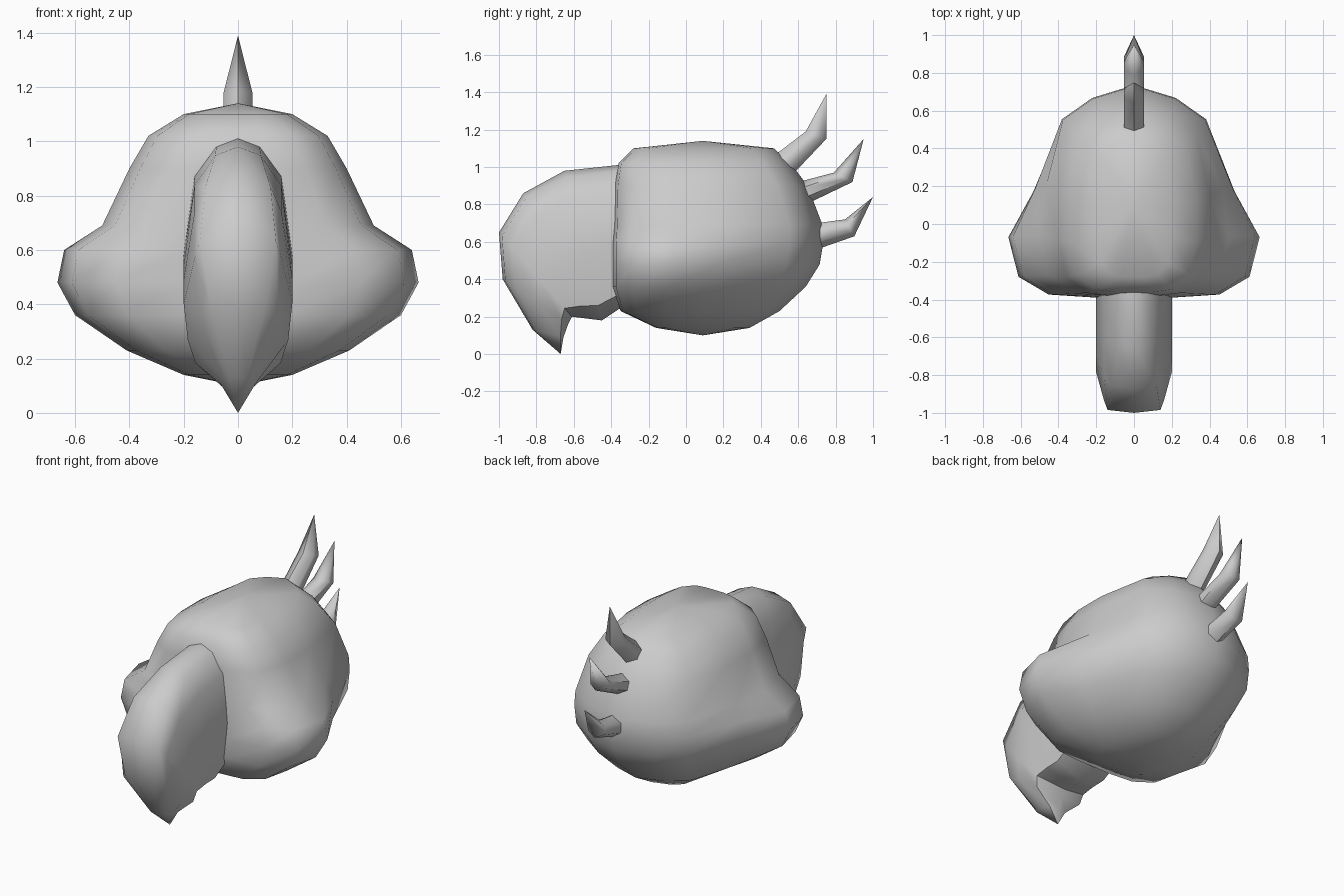
import bpy, bmesh, math

if "Cube" in bpy.data.objects:
    bpy.data.objects.remove(bpy.data.objects["Cube"])


def loft(name, rings, start=None, end=None, angle=60):
    """Skin closed rings of points; each end closes to a point or a flat cap."""
    bm = bmesh.new()
    loops = [[bm.verts.new(p) for p in r] for r in rings]
    n = len(loops[0])
    for a, b in zip(loops, loops[1:]):
        for i in range(n):
            j = (i + 1) % n
            bm.faces.new((a[i], a[j], b[j], b[i]))
    for loop, tip in ((loops[0], start), (loops[-1], end)):
        if tip is None:
            bm.faces.new(loop)
        else:
            v = bm.verts.new(tip)
            for i in range(n):
                bm.faces.new((loop[i], loop[(i + 1) % n], v))
    bmesh.ops.recalc_face_normals(bm, faces=bm.faces)
    mesh = bpy.data.meshes.new(name)
    bm.to_mesh(mesh)
    bm.free()
    obj = bpy.data.objects.new(name, mesh)
    bpy.context.collection.objects.link(obj)
    bpy.ops.object.select_all(action='DESELECT')
    obj.select_set(True)
    bpy.context.view_layer.objects.active = obj
    bpy.ops.object.shade_smooth_by_angle(angle=math.radians(angle))
    return obj


def mirrored(half):
    """Close a half ring whose first and last points lie on x = 0."""
    return half + [(-x, y, z) for x, y, z in half[-2:0:-1]]


# Head: horizontal rings, blended from a round outline to a cheeked one
ROUND = (0, .48, .83, 1, 1, .9, .62, .3, 0)
CHEEK = (0, .33, .57, .8, 1, .92, .68, .3, 0)
DEPTH = (0, .06, .16, .49, .71, .9, .985, 1, 1)
head_rings = []
for z, back, front, w, c in (
        (1.10, .47, -.28, .20, 0), (1.02, .56, -.36, .33, 0),
        (.90, .65, -.38, .40, 0), (.69, .73, -.385, .50, .3),
        (.60, .735, -.39, .64, .9), (.48, .715, -.39, .665, 1),
        (.36, .64, -.39, .60, 1), (.23, .50, -.35, .41, .6),
        (.14, .34, -.16, .20, 0)):
    head_rings.append(mirrored([
        (w * (r + (k - r) * c), back + (front - back) * d, z)
        for r, k, d in zip(ROUND, CHEEK, DEPTH)]))
loft("head", head_rings, (0, .09, 1.14), (0, .09, .10))

# Beak: sections from an outer to an inner (y, z) point, half width, bluntness
beak_rings = []
for oy, oz, iy, iz, w, blunt in (
        (-.30, 1.01, -.30, .26, .20, .4), (-.37, 1.01, -.36, .24, .20, .4),
        (-.65, .98, -.45, .18, .20, .42), (-.87, .86, -.53, .19, .20, .6),
        (-1.0, .65, -.61, .20, .20, .7), (-.98, .40, -.63, .16, .185, .55),
        (-.82, .13, -.655, .09, .065, .5)):
    half = [(w * k, oy + (iy - oy) * t, oz + (iz - oz) * t)
            for t, k in ((0, 0), (.04, blunt), (.18, .8), (.55, 1), (.9, .85), (1, 0))]
    beak_rings.append(mirrored(half))
loft("beak", beak_rings, end=(0, -.67, 0))

# Crest feathers: six-sided base and bend sections ending in a point
for i, (base, bend, tip) in enumerate((
        ((.47, 1.06, .57, .96), (.64, 1.19, .75, 1.15), (.75, 1.39)),
        ((.60, .92, .64, .80), (.79, .97, .89, .92), (.95, 1.15)),
        ((.70, .70, .70, .56), (.85, .72, .90, .63), (1.0, .84)))):
    rings = []
    for ay, az, by, bz in (base, bend):
        rings.append(mirrored([(x, ay + (by - ay) * t, az + (bz - az) * t)
                               for x, t in ((0, 0), (.053, .28), (.053, .72), (0, 1))]))
    loft(f"crest_feather_{i + 1}", rings, end=(0, *tip))
